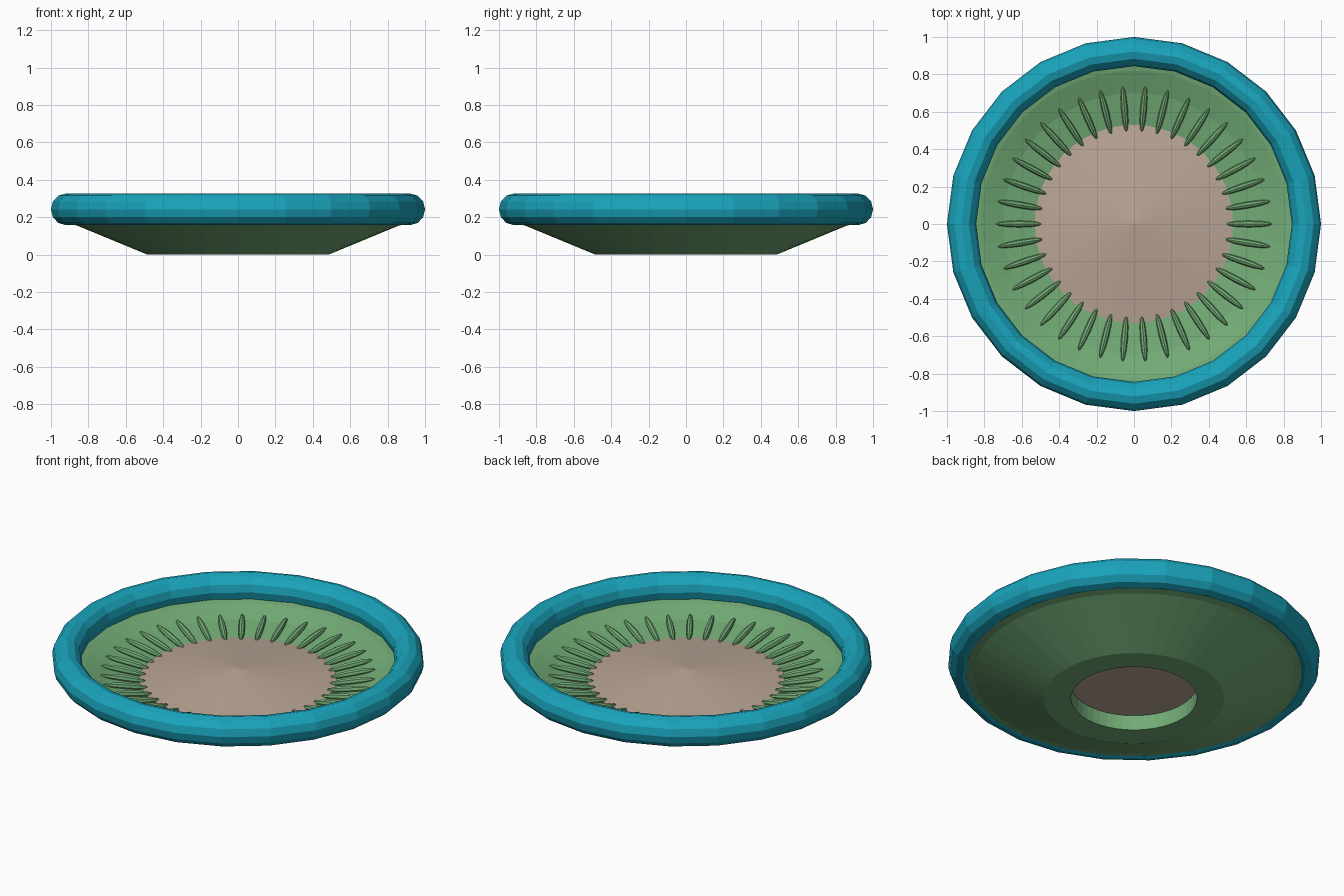
import bpy, bmesh, math
from mathutils import Matrix

if "Cube" in bpy.data.objects:
    bpy.data.objects.remove(bpy.data.objects["Cube"])


def material(name, color):
    m = bpy.data.materials.new(name)
    m.diffuse_color = (*color, 1)
    m.use_nodes = True
    m.node_tree.nodes["Principled BSDF"].inputs["Base Color"].default_value = m.diffuse_color
    return m


def make_object(name, bm, mat):
    bmesh.ops.recalc_face_normals(bm, faces=bm.faces)
    me = bpy.data.meshes.new(name)
    bm.to_mesh(me)
    bm.free()
    me.materials.append(mat)
    ob = bpy.data.objects.new(name, me)
    bpy.context.collection.objects.link(ob)
    return ob


def lathe(name, profile, sides, mat, closed=True):
    """Spin an (r, z) profile around z; r = 0 points become poles."""
    bm = bmesh.new()
    rings = []
    for r, z in profile:
        if r == 0:
            rings.append([bm.verts.new((0, 0, z))] * sides)
        else:
            rings.append([bm.verts.new((r * math.cos(a), r * math.sin(a), z))
                          for a in (2 * math.pi * i / sides for i in range(sides))])
    pairs = list(zip(rings, rings[1:]))
    if closed:
        pairs.append((rings[-1], rings[0]))
    for p, q in pairs:
        for i in range(sides):
            j = (i + 1) % sides
            bm.faces.new(list(dict.fromkeys((p[i], p[j], q[j], q[i]))))
    return make_object(name, bm, mat)


teal = material("teal", (0.01, 0.37, 0.50))
green = material("green", (0.17, 0.41, 0.18))
tan = material("tan", (0.49, 0.38, 0.30))

# rounded rim, low-poly ring
tube = [(0.922 + 0.078 * math.cos(t), 0.242 + 0.084 * math.sin(t))
        for t in (2 * math.pi * k / 12 for k in range(12))]
lathe("rim", tube, 24, teal)

# dish with a hole in its foot and a flange tucked into the rim
lathe("dish", [(0.338, 0), (0.485, 0), (0.86, 0.155), (0.90, 0.163),
               (0.955, 0.185), (0.95, 0.21), (0.86, 0.198), (0.82, 0.19),
               (0.70, 0.147), (0.50, 0.11), (0.338, 0.088)], 48, green)

# shallow cone plate in the middle
lathe("centre_plate", [(0, 0.09), (0.50, 0.09), (0.53, 0.12), (0, 0.185)],
      48, tan, closed=False)

# ring of spindle-shaped ridges lying on the slope
bm = bmesh.new()
count = 38
slope = math.atan2(0.044, 0.25)
for i in range(count):
    m = (Matrix.Rotation(2 * math.pi * i / count, 4, 'Z')
         @ Matrix.Translation((0.615, 0, 0.139))
         @ Matrix.Rotation(-slope, 4, 'Y')
         @ Matrix.Diagonal((0.127, 0.018, 0.022, 1))
         @ Matrix.Rotation(math.pi / 2, 4, 'Y'))
    bmesh.ops.create_uvsphere(bm, u_segments=8, v_segments=6, radius=1, matrix=m)
make_object("ridges", bm, green)
